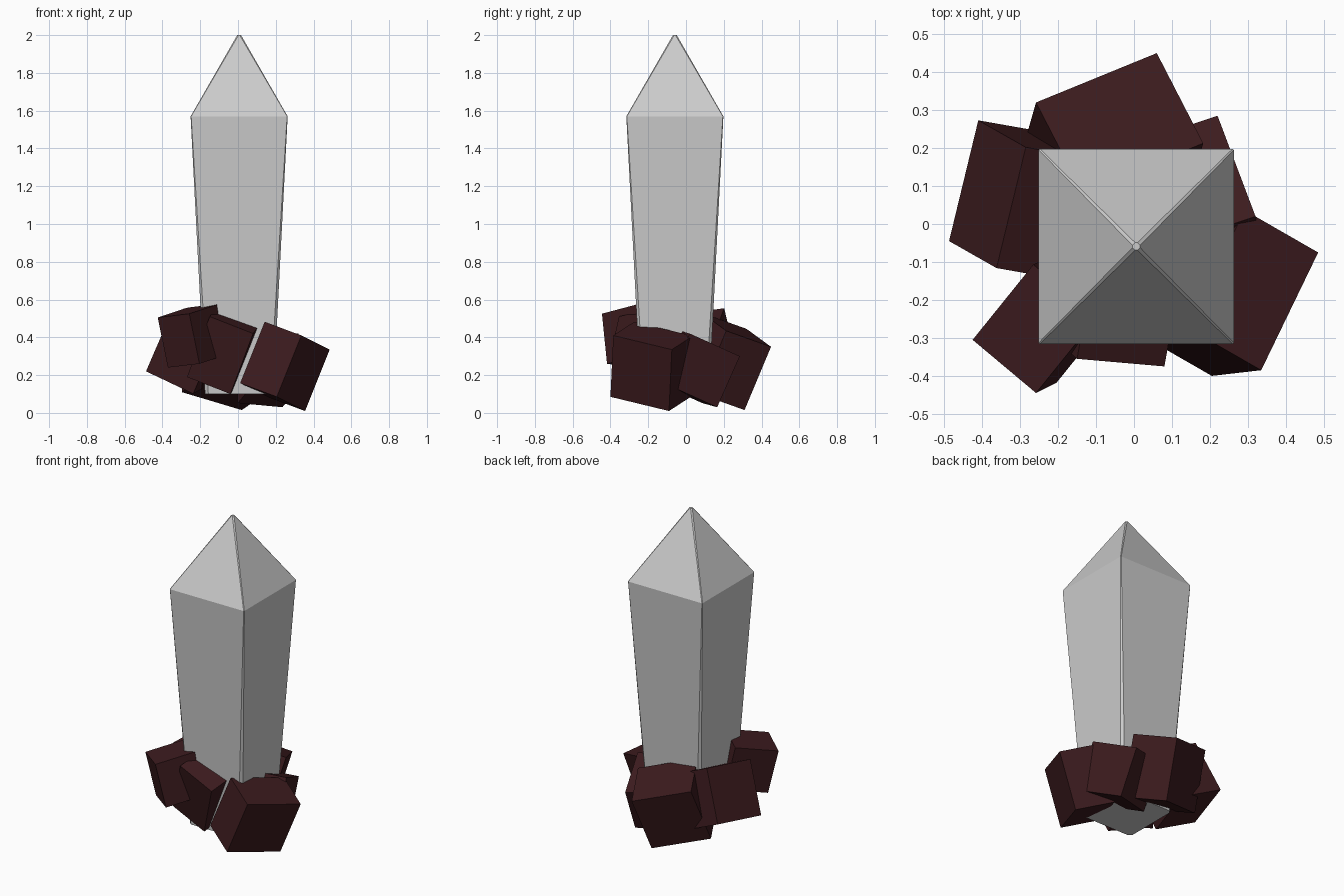
import bpy, bmesh
from mathutils import Vector, Matrix

if "Cube" in bpy.data.objects:
    bpy.data.objects.remove(bpy.data.objects["Cube"])

rock_mat = bpy.data.materials.new("dark_rock")
rock_mat.diffuse_color = (0.045, 0.011, 0.013, 1)
rock_mat.use_nodes = True
rock_mat.node_tree.nodes["Principled BSDF"].inputs["Base Color"].default_value = rock_mat.diffuse_color


def finish(bm, name, mat=None):
    bmesh.ops.recalc_face_normals(bm, faces=bm.faces)
    mesh = bpy.data.meshes.new(name)
    bm.to_mesh(mesh)
    bm.free()
    obj = bpy.data.objects.new(name, mesh)
    bpy.context.collection.objects.link(obj)
    if mat:
        mesh.materials.append(mat)


def rock(name, corner, a, b, depth):
    """Block whose outer face starts at corner with edges a and b, grown inward."""
    p, a, b = Vector(corner), Vector(a), Vector(b)
    c = a.cross(b).normalized() * depth
    mid = p + (a + b) / 2
    if c.x * mid.x + c.y * mid.y > 0:
        c = -c
    m = Matrix((a, b, c)).transposed().to_4x4()
    m.translation = mid + c / 2
    bm = bmesh.new()
    bmesh.ops.create_cube(bm, size=1, matrix=m)
    finish(bm, name, rock_mat)


# Crystal: chamfered square rings (height, half width, chamfer)
cx, cy = 0.006, -0.059
bm = bmesh.new()
rings = []
for z, h, c in [(0.1, 0.181, 0.018), (1.57, 0.257, 0.003), (2.0, 0.010, 0.007)]:
    k = h - c
    pts = [(h, -k), (h, k), (k, h), (-k, h), (-h, k), (-h, -k), (-k, -h), (k, -h)]
    rings.append([bm.verts.new((cx + x, cy + y, z)) for x, y in pts])
for low, high in zip(rings, rings[1:]):
    for i in range(8):
        j = (i + 1) % 8
        bm.faces.new((low[i], low[j], high[j], high[i]))
bm.faces.new(rings[0][::-1])
bm.faces.new(rings[-1])
finish(bm, "crystal")

# Rocks packed around the foot of the crystal
rock("rock_front_right", (0.335, -0.385, 0.41), (0.15, 0.31, -0.075), (-0.13, -0.015, -0.325), 0.235)
rock("rock_front", (0.08, -0.375, 0.42), (-0.23, 0.02, 0.09), (-0.12, 0.10, -0.32), 0.28)
rock("rock_front_left", (-0.425, -0.305, 0.505), (0.167, -0.14, 0.02), (0.054, 0.027, -0.265), 0.26)
rock("rock_left", (-0.362, -0.116, 0.51), (0.077, 0.318, 0.044), (-0.125, 0.071, -0.29), 0.28)
rock("rock_back", (0.06, 0.45, 0.35), (-0.318, -0.13, 0.095), (-0.04, -0.14, -0.335), 0.28)
rock("rock_right", (0.32, 0.02, 0.42), (-0.10, 0.265, -0.12), (0.015, -0.12, -0.27), 0.25)
